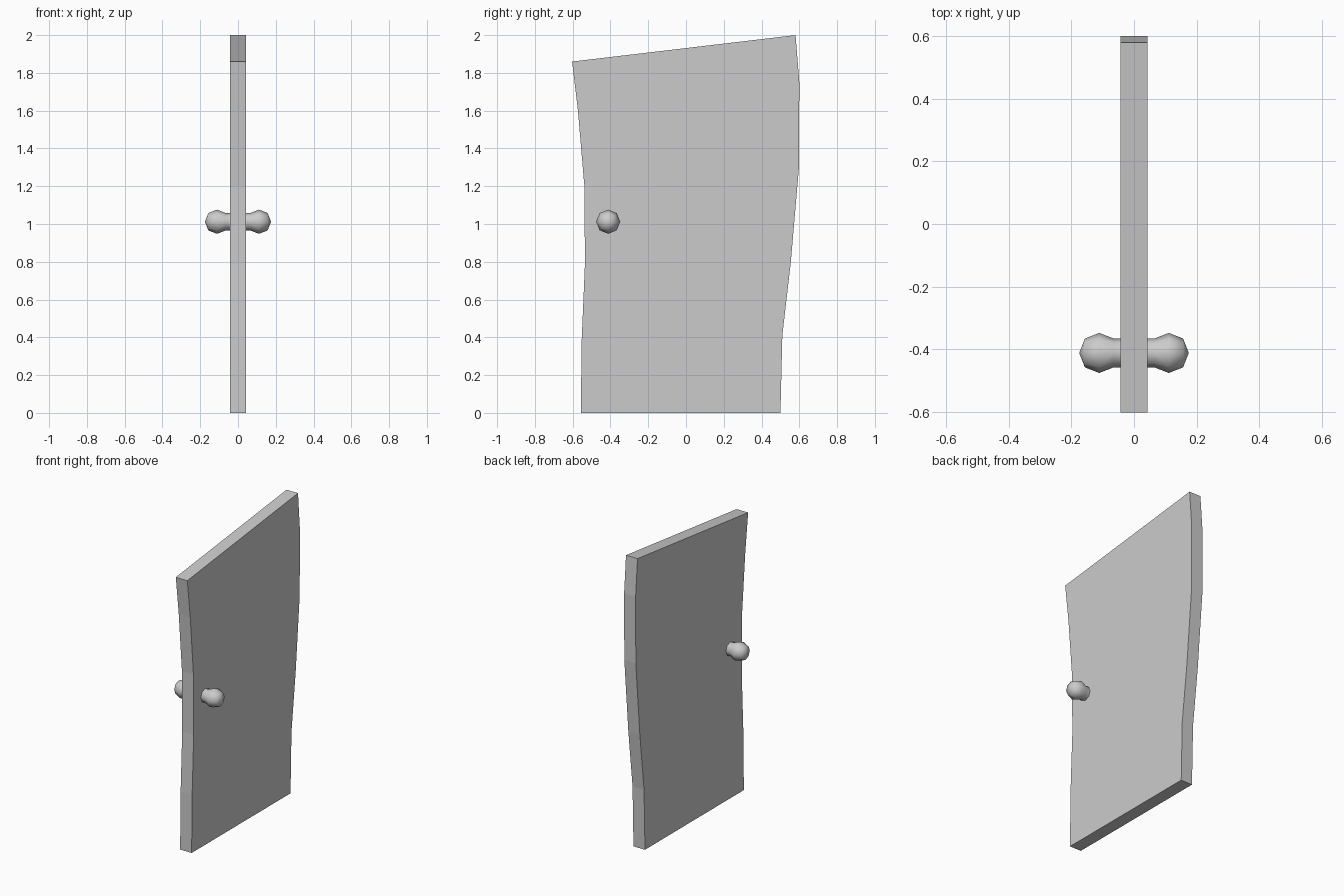
import bpy, bmesh
from math import cos, sin, pi

if "Cube" in bpy.data.objects:
    bpy.data.objects.remove(bpy.data.objects["Cube"])

def finish(name, bm, smooth=False):
    bmesh.ops.recalc_face_normals(bm, faces=bm.faces)
    me = bpy.data.meshes.new(name)
    bm.to_mesh(me)
    bm.free()
    for p in me.polygons:
        p.use_smooth = smooth
    ob = bpy.data.objects.new(name, me)
    bpy.context.collection.objects.link(ob)
    return ob

# Warped door slab: matched left and right edge points (y, z), bottom to top
T = 0.043
left = [(-0.557, 0), (-0.552, 0.39), (-0.535, 0.79), (-0.538, 1.2), (-0.572, 1.6), (-0.603, 1.86)]
right = [(0.5, 0), (0.51, 0.41), (0.555, 0.8), (0.598, 1.3), (0.6, 1.75), (0.58, 2.0)]
bm = bmesh.new()
rows = [[bm.verts.new((x, *p)) for x, p in ((-T, l), (T, l), (T, r), (-T, r))]
        for l, r in zip(left, right)]
for a, b in zip(rows, rows[1:]):
    for i in range(4):
        j = (i + 1) % 4
        bm.faces.new((a[i], a[j], b[j], b[i]))
bm.faces.new(rows[0])
bm.faces.new(rows[-1])
finish("door_panel", bm)

# Eight-sided turned knob on each face: (distance along x, radius)
KY, KZ, N = -0.412, 1.012, 8
profile = [(0.03, 0.047), (0.065, 0.046), (0.111, 0.064), (0.157, 0.046)]
TIP = 0.175
for side, name in ((1, "knob_right"), (-1, "knob_left")):
    bm = bmesh.new()
    rings = [[bm.verts.new((side * x, KY + r * cos(2 * pi * i / N), KZ + r * sin(2 * pi * i / N)))
              for i in range(N)] for x, r in profile]
    tip = bm.verts.new((side * TIP, KY, KZ))
    for i in range(N):
        j = (i + 1) % N
        for a, b in zip(rings, rings[1:]):
            bm.faces.new((a[i], a[j], b[j], b[i]))
        bm.faces.new((rings[-1][i], rings[-1][j], tip))
    finish(name, bm, True)
